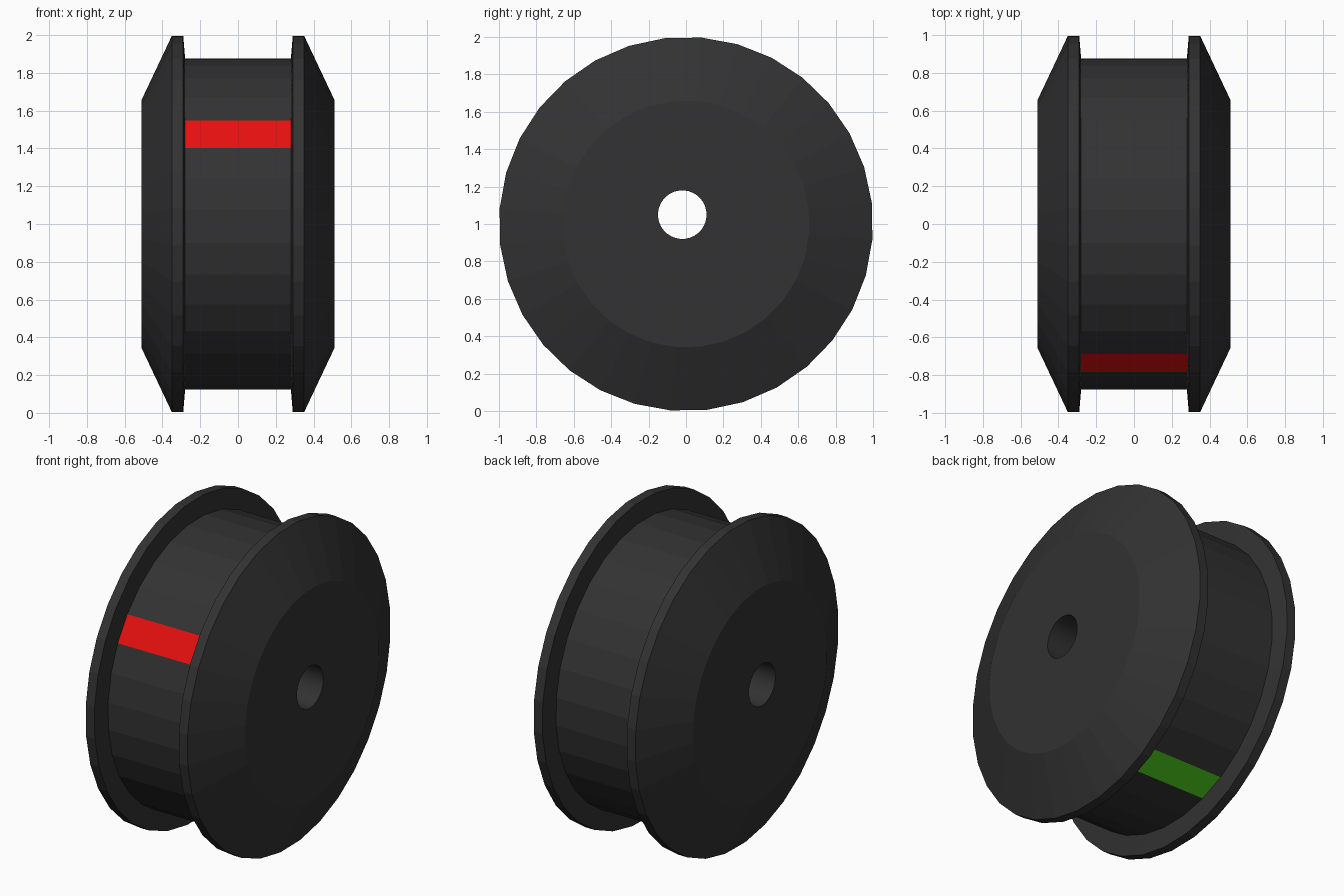
import bpy, bmesh
from math import sin, cos, radians

cube = bpy.data.objects.get("Cube")
if cube:
    bpy.data.objects.remove(cube, do_unlink=True)


def material(name, rgb):
    m = bpy.data.materials.new(name)
    m.use_nodes = True
    m.diffuse_color = (*rgb, 1)
    m.node_tree.nodes["Principled BSDF"].inputs["Base Color"].default_value = (*rgb, 1)
    return m


SIDES = 32
STEP = 360 / SIDES
START = 6.5          # slight roll of the wheel about its axle
RED_FACE, GREEN_FACE = 4, 17

# Half profile from the axle hole to the drum: x, radius, centre y, centre z
half = [
    (0.51, 0.13, -0.02, 1.05),   # hole edge, off centre
    (0.51, 0.66, 0, 1),          # hub face edge
    (0.35, 1.0, 0, 1),           # rim, outer edge
    (0.29, 1.0, 0, 1),           # rim, inner edge
    (0.28, 0.88, 0, 1),          # drum edge
]
profile = half + [(-x, r, y, z) for x, r, y, z in reversed(half)]

bm = bmesh.new()
rings = []
for x, r, cy, cz in profile:
    ring = []
    for k in range(SIDES):
        a = radians(START + k * STEP)
        ring.append(bm.verts.new((x, cy - r * sin(a), cz + r * cos(a))))
    rings.append(ring)

# Skin the closed profile; the drum band carries the two painted marks
drum = len(half) - 1
for i, ring in enumerate(rings):
    nxt = rings[(i + 1) % len(rings)]
    for k in range(SIDES):
        j = (k + 1) % SIDES
        f = bm.faces.new((ring[k], ring[j], nxt[j], nxt[k]))
        if i == drum:
            f.material_index = {RED_FACE: 1, GREEN_FACE: 2}.get(k, 0)
        f.smooth = i == len(rings) - 1      # round axle hole

bmesh.ops.recalc_face_normals(bm, faces=bm.faces)
for e in bm.edges:
    if any(not f.smooth for f in e.link_faces):
        e.smooth = False

mesh = bpy.data.meshes.new("flanged_wheel")
bm.to_mesh(mesh)
bm.free()
for m in (material("dark_grey", (0.032, 0.032, 0.032)),
          material("red_mark", (0.8, 0.005, 0.005)),
          material("green_mark", (0.07, 0.6, 0.01))):
    mesh.materials.append(m)
wheel = bpy.data.objects.new("flanged_wheel", mesh)
bpy.context.scene.collection.objects.link(wheel)
